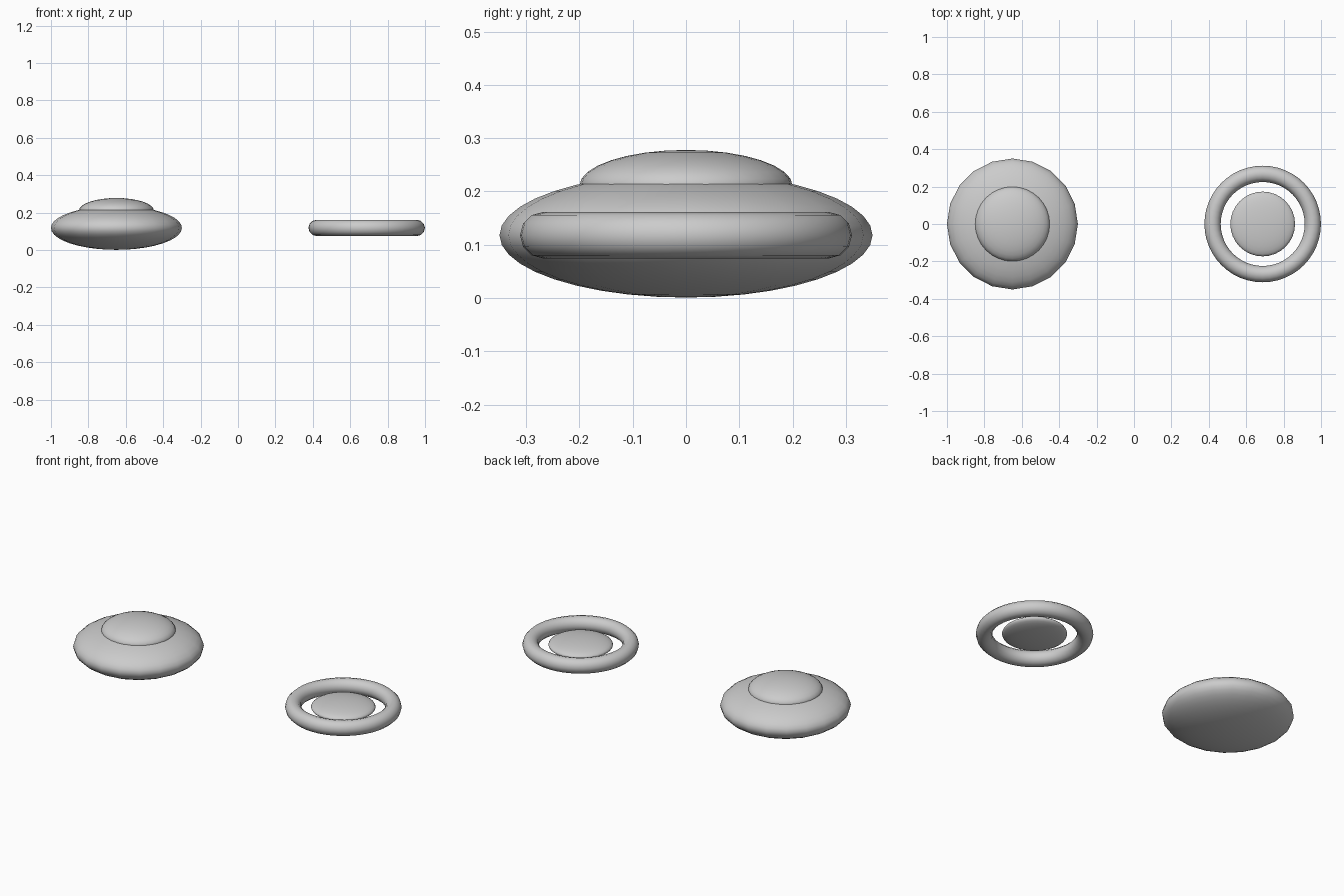
import bpy

if "Cube" in bpy.data.objects:
    bpy.data.objects.remove(bpy.data.objects["Cube"])


def smooth(ob, name):
    ob.name = name
    bpy.ops.object.transform_apply(location=False, rotation=False, scale=True)
    bpy.ops.object.shade_smooth()
    return ob


def ellipsoid(name, loc, radius, half_height, segments, rings):
    bpy.ops.mesh.primitive_uv_sphere_add(segments=segments, ring_count=rings, location=loc)
    ob = bpy.context.object
    ob.scale = (radius, radius, half_height)
    return smooth(ob, name)


# Saucer: faceted outline hull with a smaller dome sunk into its top
ellipsoid("saucer_hull", (-0.65, 0, 0.118), 0.35, 0.117, 20, 20)
ellipsoid("saucer_dome", (-0.65, 0, 0.211), 0.20, 0.067, 32, 16)

# Ring with a floating lens in its middle
bpy.ops.mesh.primitive_torus_add(location=(0.688, 0, 0.118), major_radius=0.268,
                                 minor_radius=0.0435, major_segments=48, minor_segments=12)
smooth(bpy.context.object, "ring")
ellipsoid("ring_lens", (0.688, 0, 0.118), 0.173, 0.035, 32, 16)
